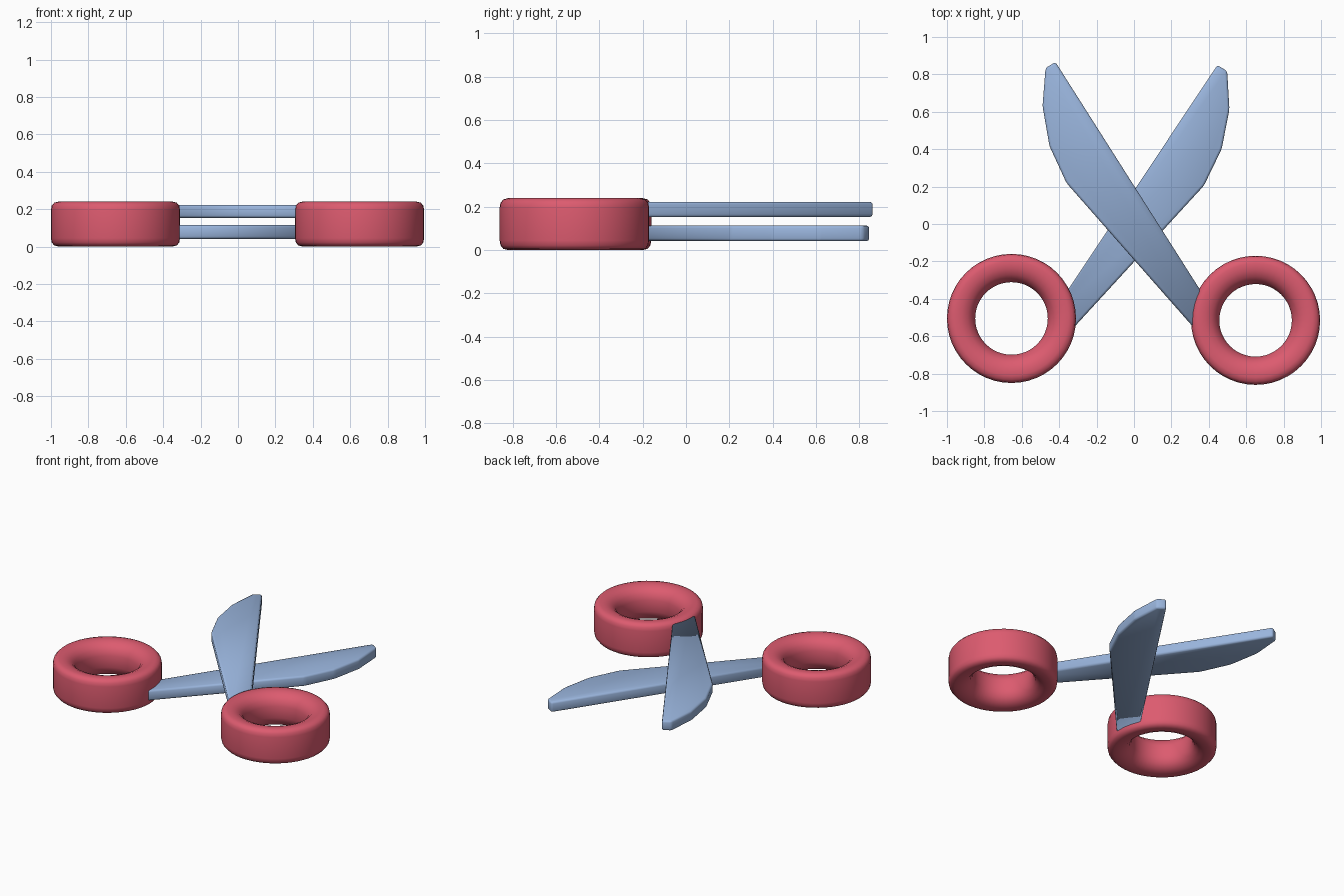
import bpy, bmesh, math
from mathutils import Matrix, Vector

if "Cube" in bpy.data.objects:
    bpy.data.objects.remove(bpy.data.objects["Cube"], do_unlink=True)


def make_material(name, rgb):
    mat = bpy.data.materials.new(name)
    mat.use_nodes = True
    mat.diffuse_color = (*rgb, 1)
    mat.node_tree.nodes["Principled BSDF"].inputs["Base Color"].default_value = (*rgb, 1)
    return mat


red = make_material("handle red", (0.72, 0.105, 0.16))
steel = make_material("blade blue", (0.32, 0.46, 0.72))


def finish(bm, name, mat):
    bmesh.ops.recalc_face_normals(bm, faces=bm.faces)
    for face in bm.faces:
        face.smooth = True
    mesh = bpy.data.meshes.new(name)
    bm.to_mesh(mesh)
    bm.free()
    mesh.materials.append(mat)
    obj = bpy.data.objects.new(name, mesh)
    bpy.context.collection.objects.link(obj)
    return obj


# Finger ring: flat outer wall with tight corners, softly rounded bore
HEIGHT = 0.24
half = [(0.345, 0.045), (0.341, 0.022), (0.328, 0.006), (0.305, 0.0),
        (0.268, 0.002), (0.234, 0.016), (0.208, 0.042), (0.194, 0.08)]
ring_profile = half + [(r, HEIGHT - z) for r, z in reversed(half)]


def finger_ring(name, x, y):
    bm = bmesh.new()
    verts = [bm.verts.new((r, 0, z)) for r, z in ring_profile]
    edges = [bm.edges.new((verts[i - 1], verts[i])) for i in range(len(verts))]
    bmesh.ops.spin(bm, geom=verts + edges, cent=(0, 0, 0), axis=(0, 0, 1),
                   angle=math.tau, steps=48, use_merge=True)
    bmesh.ops.remove_doubles(bm, verts=bm.verts, dist=0.0001)
    finish(bm, name, red).location = (x, y, 0)


# Blade outline; the last two points are the square end hidden in the ring
blade_outline = [(-0.42, 0.866), (-0.473, 0.834), (-0.489, 0.63), (-0.452, 0.417),
                 (-0.361, 0.219), (0.377, -0.62), (0.42, -0.457)]


def blade(name, z_low, z_high, transform):
    bm = bmesh.new()
    points = [transform @ Vector((x, y, 0)) for x, y in blade_outline]
    bottom = [bm.verts.new((p.x, p.y, z_low)) for p in points]
    top = [bm.verts.new((p.x, p.y, z_high)) for p in points]
    bm.faces.new(bottom)
    bm.faces.new(top)
    for i in range(len(points)):
        bm.faces.new((bottom[i - 1], bottom[i], top[i], top[i - 1]))
    # Round every edge but those of the square end
    end = set(bottom[-2:] + top[-2:])
    soft = [e for e in bm.edges if not set(e.verts) <= end]
    bmesh.ops.bevel(bm, geom=soft, offset=0.013, segments=2, profile=0.5,
                    affect='EDGES', clamp_overlap=True)
    finish(bm, name, steel)


finger_ring("left_finger_ring", 0.65, -0.515)
finger_ring("right_finger_ring", -0.655, -0.505)

mirrored = (Matrix.Translation((0.008, -0.007, 0))
            @ Matrix.Rotation(math.radians(-1.2), 4, 'Z')
            @ Matrix.Diagonal((-1, 1, 1, 1)))
blade("upper_blade", 0.153, 0.223, Matrix.Identity(4))
blade("lower_blade", 0.041, 0.114, mirrored)
